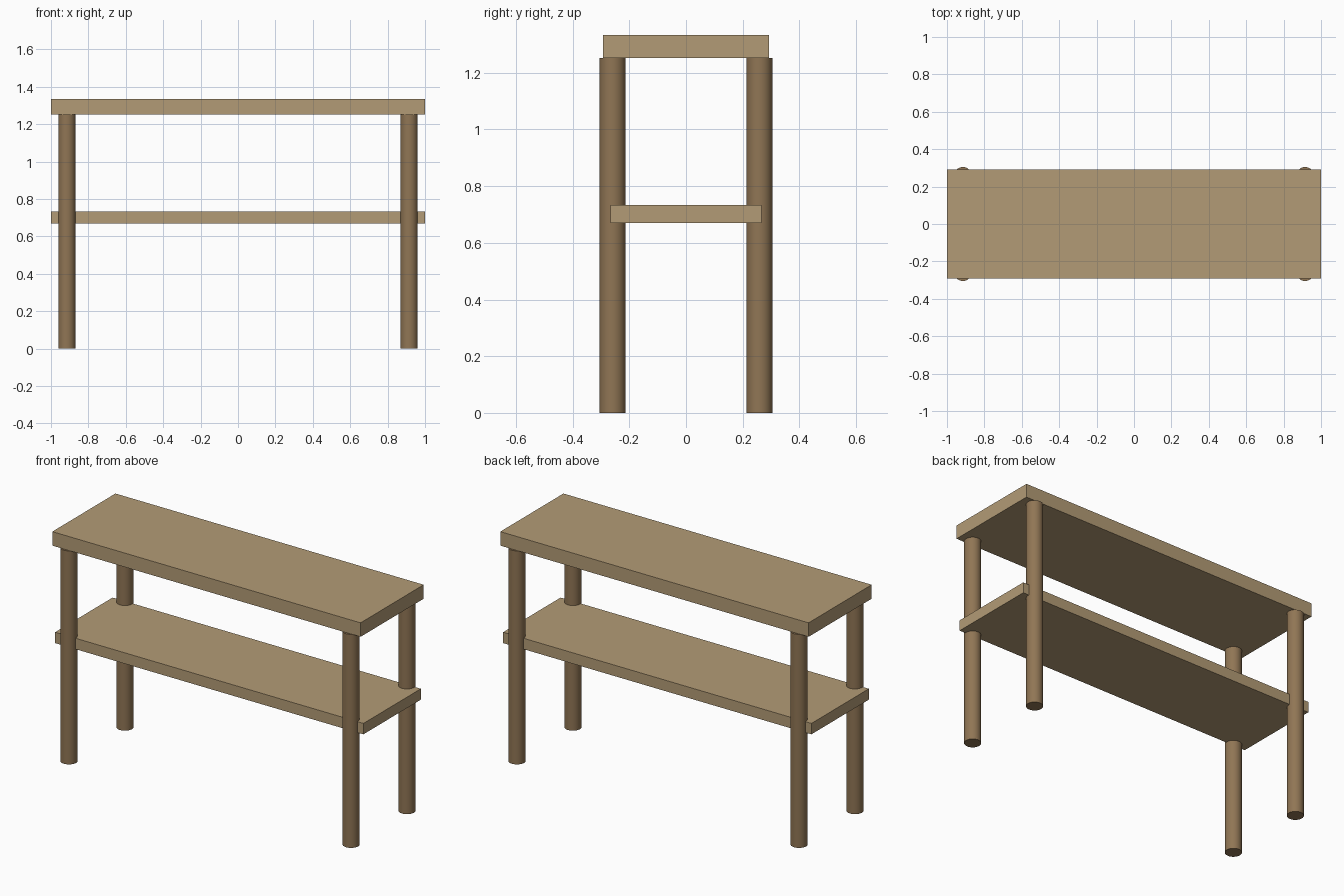
import bpy

if "Cube" in bpy.data.objects:
    bpy.data.objects.remove(bpy.data.objects["Cube"])


def material(name, color):
    mat = bpy.data.materials.new(name)
    mat.diffuse_color = (*color, 1)
    mat.use_nodes = True
    mat.node_tree.nodes["Principled BSDF"].inputs["Base Color"].default_value = mat.diffuse_color
    return mat


board_wood = material("board_wood", (0.45, 0.33, 0.18))
leg_wood = material("leg_wood", (0.28, 0.18, 0.09))


def board(name, width, depth, z0, z1):
    bpy.ops.mesh.primitive_cube_add(size=1, location=(0, 0, (z0 + z1) / 2))
    ob = bpy.context.object
    ob.name = name
    ob.scale = (width, depth, z1 - z0)
    bpy.ops.object.transform_apply(location=False, rotation=False, scale=True)
    ob.data.materials.append(board_wood)


def leg(name, x, y, height):
    bpy.ops.mesh.primitive_cylinder_add(vertices=32, radius=0.046, depth=height,
                                        location=(x, y, height / 2))
    ob = bpy.context.object
    ob.name = name
    ob.data.materials.append(leg_wood)
    bpy.ops.object.shade_smooth_by_angle()


# Table top and the narrower lower shelf
board("table_top", 2.0, 0.585, 1.252, 1.334)
board("lower_shelf", 2.0, 0.532, 0.67, 0.734)

# Four round legs that run through the shelf up to the top
for side, x in (("left", -0.915), ("right", 0.915)):
    for face, y in (("front", -0.259), ("back", 0.259)):
        leg(f"{face}_{side}_leg", x, y, 1.252)
